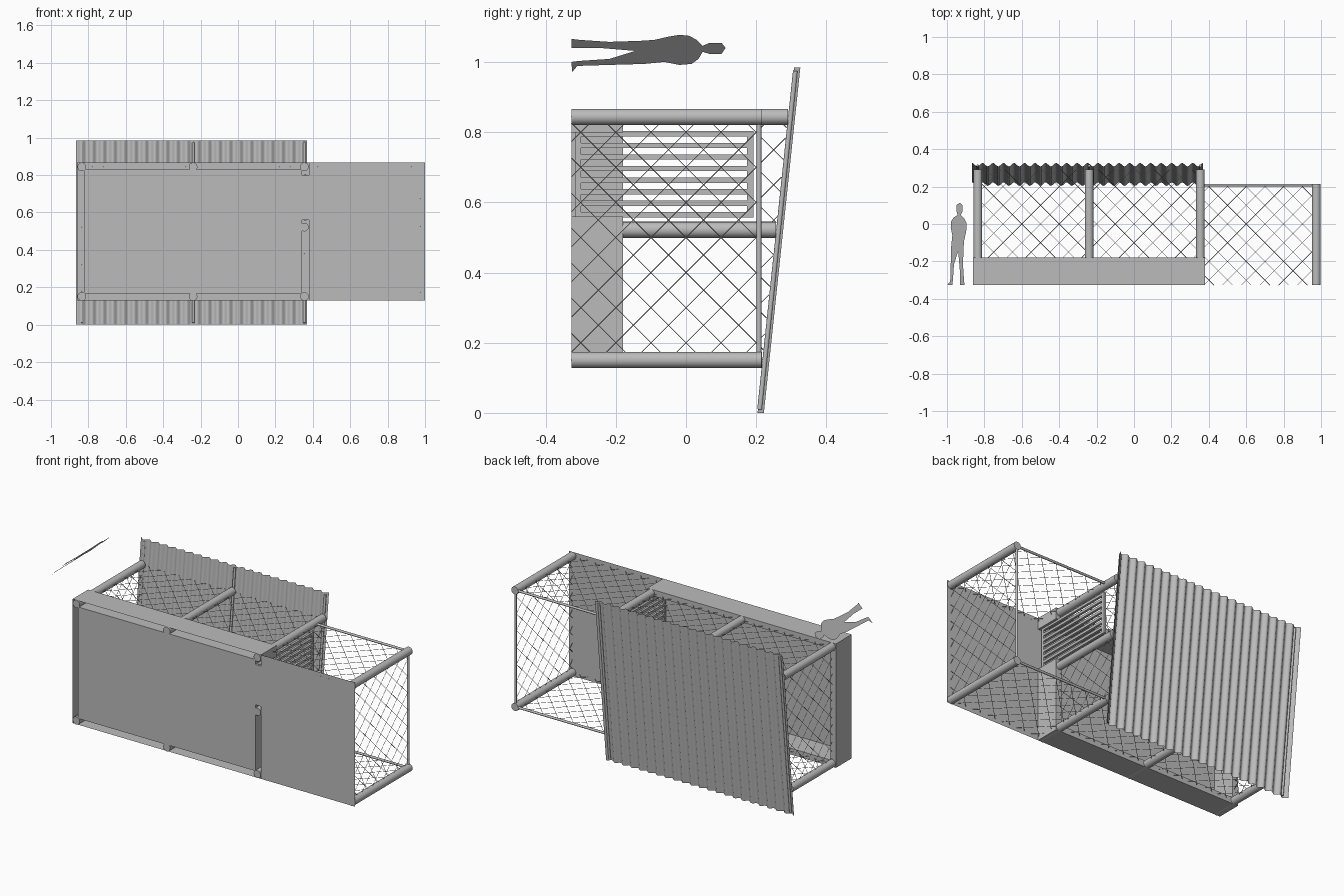
import bpy
import bmesh
import math
from mathutils import Vector, Matrix

if "Cube" in bpy.data.objects:
    bpy.data.objects.remove(bpy.data.objects["Cube"], do_unlink=True)

GREY = (0.5, 0.5, 0.5, 1)
grey = bpy.data.materials.new("light_grey")
grey.use_nodes = True
grey.diffuse_color = GREY
for node in grey.node_tree.nodes:
    if node.type == 'BSDF_PRINCIPLED':
        node.inputs["Base Color"].default_value = GREY

# Shared layout: the shelter's own "up" runs along +y
FLOOR, WALL_TOP, RAIL = -0.327, -0.18, 0.208
NEAR, FAR, JAMB = 0.151, 0.844, 0.522
BAYS = [-0.835, -0.24, 0.355]
RUN_END = 0.975


def roof_y(z):
    return 0.213 + 0.1056 * z


def post_top(z):
    return roof_y(z) - 0.012


def finish(name, bm):
    mesh = bpy.data.meshes.new(name)
    bm.to_mesh(mesh)
    bm.free()
    mesh.materials.append(grey)
    obj = bpy.data.objects.new(name, mesh)
    bpy.context.scene.collection.objects.link(obj)
    return obj


def smooth(obj):
    bpy.ops.object.select_all(action='DESELECT')
    obj.select_set(True)
    bpy.context.view_layer.objects.active = obj
    bpy.ops.object.shade_smooth_by_angle(angle=math.radians(40))


def rod(name, a, b, radius, sides=20):
    a, b = Vector(a), Vector(b)
    turn = (b - a).to_track_quat('Z', 'Y').to_matrix().to_4x4()
    bm = bmesh.new()
    bmesh.ops.create_cone(bm, cap_ends=True, segments=sides, radius1=radius, radius2=radius,
                          depth=(b - a).length, matrix=Matrix.Translation((a + b) / 2) @ turn)
    obj = finish(name, bm)
    smooth(obj)
    return obj


def add_box(bm, lo, hi):
    lo, hi = Vector(lo), Vector(hi)
    size = Matrix.Diagonal((*(hi - lo), 1))
    bmesh.ops.create_cube(bm, size=1, matrix=Matrix.Translation((lo + hi) / 2) @ size)


def polygon(bm, points):
    return bm.faces.new([bm.verts.new(p) for p in points])


# Low walls: one footprint raised from the floor, open underneath, doorway left free
L, R, B, T, W = -0.86, 0.38, 0.13, 0.867, 0.037
footprint = [(R, 0.8), (R, T), (L, T), (L, B), (R, B), (R, 0.56), (R - W, 0.56),
             (R - W, B + W), (L + W, B + W), (L + W, T - W), (R - W, T - W), (R - W, 0.8)]
bm = bmesh.new()
cap = polygon(bm, [(x, FLOOR, z) for x, z in footprint])
grown = bmesh.ops.extrude_face_region(bm, geom=[cap])
top_verts = [g for g in grown["geom"] if isinstance(g, bmesh.types.BMVert)]
bmesh.ops.translate(bm, verts=top_verts, vec=(0, WALL_TOP - FLOOR, 0))
for face in list(bm.faces):
    if abs(face.calc_center_median().y - FLOOR) < 0.001:
        bm.faces.remove(face)
bmesh.ops.recalc_face_normals(bm, faces=bm.faces)
finish("low_walls", bm)

# Floor sheets: room, doorway strip and outdoor run
bm = bmesh.new()
for x0, x1, z0, z1 in [(L + W, R - W, B + W, T - W), (R - W, R, 0.56, 0.8), (R, 1, B, T)]:
    polygon(bm, [(x0, FLOOR, z0), (x1, FLOOR, z0), (x1, FLOOR, z1), (x0, FLOOR, z1)])
finish("floor", bm)

# Round posts
for z, side in [(NEAR, "left"), (FAR, "right")]:
    for i, x in enumerate(BAYS):
        rod(f"{side}_post_{i + 1}", (x, FLOOR, z), (x, post_top(z), z), 0.023)
    rod(f"{side}_run_post", (RUN_END, FLOOR, z), (RUN_END, 0.215, z), 0.023)
    rod(f"{side}_run_rail", (BAYS[2], RAIL, z), (RUN_END, RAIL, z), 0.007, 10)
rod("door_post", (BAYS[2], FLOOR, JAMB), (BAYS[2], post_top(JAMB), JAMB), 0.023)
rod("end_run_rail", (RUN_END, RAIL, NEAR), (RUN_END, RAIL, FAR), 0.007, 10)

# Slatted gate
bm = bmesh.new()
GX0, GX1, GY0, GY1, GZ0, GZ1 = 0.352, 0.366, -0.317, 0.192, 0.557, 0.803
for y in (GY0, GY1 - 0.018):
    add_box(bm, (GX0, y, GZ0), (GX1, y + 0.018, GZ1))
SLATS = 8
for i in range(SLATS):
    z = GZ0 + i * (GZ1 - GZ0 - 0.015) / (SLATS - 1)
    add_box(bm, (GX0, GY0, z), (GX1, GY1, z + 0.015))
finish("gate", bm)

# Corrugated roof sheet
bm = bmesh.new()
WAVES, STEPS, RX0, RX1, RZ = 22, 10, -0.866, 0.37, 0.985
previous = None
for i in range(WAVES * STEPS + 1):
    x = RX0 + (RX1 - RX0) * i / (WAVES * STEPS)
    lift = 0.009 * math.cos(2 * math.pi * i / STEPS)
    pair = [bm.verts.new((x, roof_y(z) + lift, z)) for z in (0, RZ)]
    if previous:
        bm.faces.new((previous[0], previous[1], pair[1], pair[0]))
    previous = pair
smooth(finish("roof_sheet", bm))

# Rafters under the sheet
for i, x in enumerate(BAYS):
    rod(f"rafter_{i + 1}", (x, roof_y(0.01) - 0.004, 0.01),
        (x, roof_y(RZ - 0.01) - 0.004, RZ - 0.01), 0.007, 10)


def wire_panel(name, outline, place, pitch=0.1):
    """Crossed diagonal wires clipped to a convex outline."""
    curve = bpy.data.curves.new(name, 'CURVE')
    curve.dimensions = '3D'
    curve.bevel_depth = 0.0012
    curve.bevel_resolution = 0
    edges = list(zip(outline, outline[1:] + outline[:1]))
    for sign in (1, -1):
        levels = [v - sign * u for u, v in outline]
        for k in range(math.floor(min(levels) / pitch), math.ceil(max(levels) / pitch) + 1):
            hits = []
            for (u0, v0), (u1, v1) in edges:
                d0 = v0 - sign * u0 - k * pitch
                d1 = v1 - sign * u1 - k * pitch
                if d0 * d1 < 0:
                    t = d0 / (d0 - d1)
                    hits.append((u0 + t * (u1 - u0), v0 + t * (v1 - v0)))
            if len(hits) == 2:
                spline = curve.splines.new('POLY')
                spline.points.add(1)
                for point, hit in zip(spline.points, hits):
                    point.co = (*place(*hit), 1)
    curve.materials.append(grey)
    obj = bpy.data.objects.new(name, curve)
    bpy.context.scene.collection.objects.link(obj)


def rect(u0, u1, v0, v1):
    return [(u0, v0), (u1, v0), (u1, v1), (u0, v1)]


# Wire mesh along both long sides
for z, side in [(NEAR, "left"), (FAR, "right")]:
    for i in range(2):
        wire_panel(f"{side}_mesh_{i + 1}", rect(BAYS[i], BAYS[i + 1], WALL_TOP, post_top(z)),
                   lambda u, v: (u, v, z))
    wire_panel(f"{side}_run_mesh", rect(BAYS[2], RUN_END, FLOOR, RAIL), lambda u, v: (u, v, z))


# Wire mesh across the ends, following the roof slope
def sloped(z0, z1, base):
    return [(z0, base), (z1, base), (z1, post_top(z1)), (z0, post_top(z0))]


wire_panel("back_mesh", sloped(NEAR, FAR, WALL_TOP), lambda u, v: (BAYS[0], v, u))
wire_panel("door_side_mesh", sloped(NEAR, JAMB, WALL_TOP), lambda u, v: (BAYS[2], v, u))
wire_panel("over_gate_mesh", sloped(JAMB, FAR, GY1), lambda u, v: (BAYS[2], v, u))
wire_panel("run_end_mesh", rect(NEAR, FAR, FLOOR, RAIL), lambda u, v: (RUN_END, v, u))

# Flat scale figure: (height, width) outline, turned diagonally beside the shelter
outline = [(154, 24), (150, 29), (138, 29), (131, 26), (125, 32), (118, 36), (108, 37), (96, 35),
           (83, 32), (68, 31), (38, 30), (8, 32), (0, 33), (0, 24), (28, 24), (64, 21), (38, 13),
           (8, 11), (0, 10), (1, 0), (6, 6), (38, 7), (73, 8), (93, 10), (108, 7), (120, 8),
           (127, 13), (131, 20), (138, 18), (150, 18)]
bm = bmesh.new()
polygon(bm, [(-1 + w / 350, FLOOR + h / 350, 0.972 + w / 350) for h, w in outline])
finish("scale_figure", bm)
